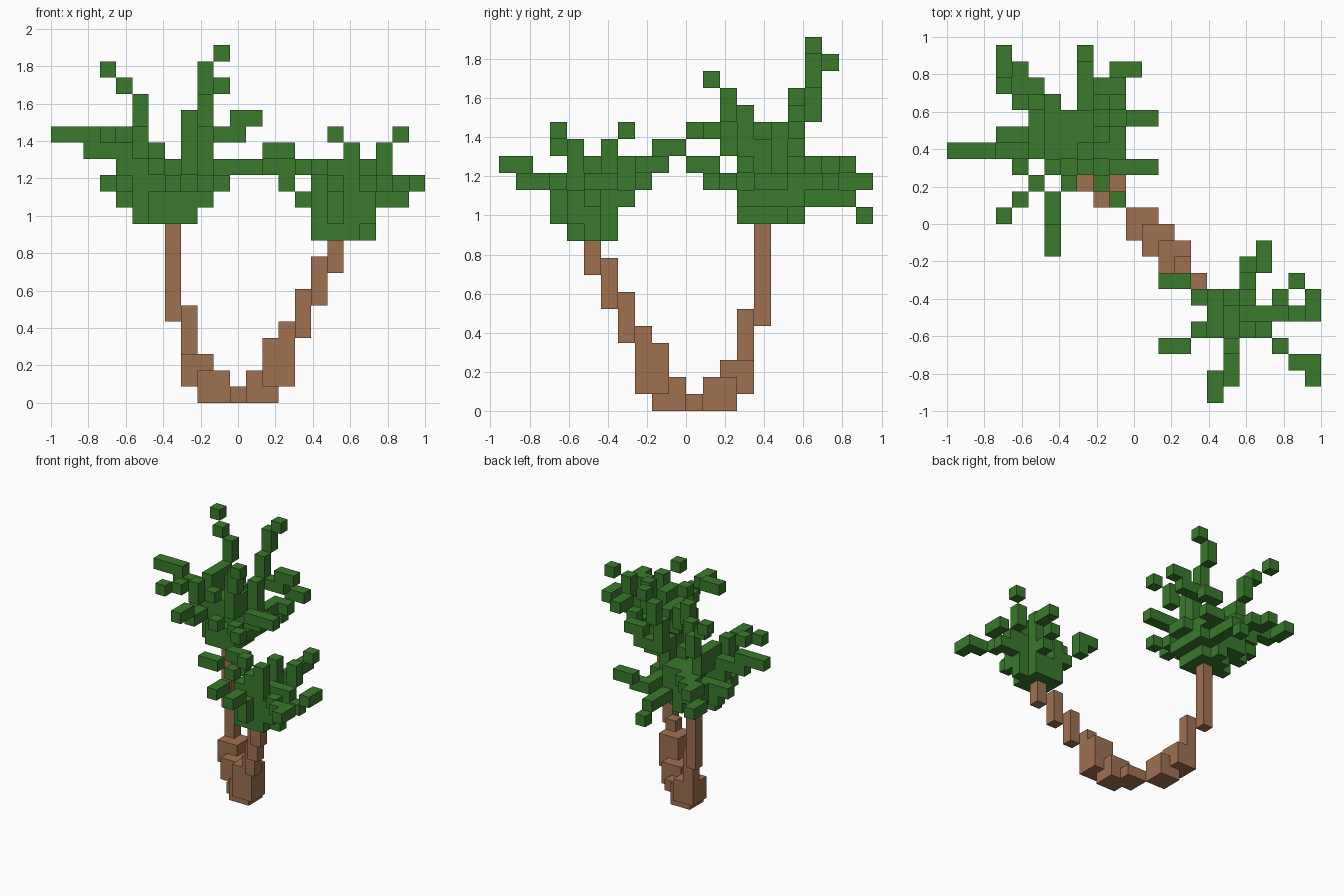
import bpy
import bmesh
from mathutils import Vector

if "Cube" in bpy.data.objects:
    bpy.data.objects.remove(bpy.data.objects["Cube"], do_unlink=True)

UNIT = 2 / 23
# Grid position of the model's centre on the ground, measured from cell centres
ORIGIN = Vector((11, 10.5, -0.5))
STEPS = {
    "l": Vector((-1, 0, 0)), "r": Vector((1, 0, 0)),
    "f": Vector((0, -1, 0)), "b": Vector((0, 1, 0)),
    "d": Vector((0, 0, -1)), "u": Vector((0, 0, 1)),
}


def make_material(name, color):
    mat = bpy.data.materials.new(name)
    mat.use_nodes = True
    mat.diffuse_color = color
    mat.node_tree.nodes["Principled BSDF"].inputs["Base Color"].default_value = color
    return mat


def key(v):
    return tuple(round(c) for c in v)


def block(start, size):
    """Solid block of grid cells."""
    return {(start[0] + a, start[1] + b, start[2] + c)
            for a in range(size[0]) for b in range(size[1]) for c in range(size[2])}


def walk(start, moves):
    """Cells visited from start; each word is one step, diagonal if several letters."""
    pos = Vector(start)
    cells = {key(pos)}
    for word in moves.split():
        for letter in word:
            pos = pos + STEPS[letter]
        cells.add(key(pos))
    return cells


def build(name, cells, mat):
    """Mesh of the outer faces of a set of grid cells."""
    bm = bmesh.new()
    for cell in sorted(cells):
        centre = Vector(cell) - ORIGIN
        for n in STEPS.values():
            if key(Vector(cell) + n) in cells:
                continue
            side = Vector((n.y, n.z, n.x))
            other = n.cross(side)
            corners = [(-1, -1), (1, -1), (1, 1), (-1, 1)]
            bm.faces.new([bm.verts.new((centre + (n + a * side + b * other) / 2) * UNIT)
                          for a, b in corners])
    bmesh.ops.remove_doubles(bm, verts=bm.verts, dist=UNIT / 100)
    mesh = bpy.data.meshes.new(name)
    bm.to_mesh(mesh)
    bm.free()
    mesh.materials.append(mat)
    obj = bpy.data.objects.new(name, mesh)
    bpy.context.scene.collection.objects.link(obj)


bark = make_material("bark brown", (0.345, 0.165, 0.081, 1))
leaf = make_material("leaf green", (0.041, 0.195, 0.025, 1))

# Forked trunk
root = block((11, 10, 0), (2, 2, 1))
tall_trunk = (block((9, 12, 0), (2, 2, 2)) | block((8, 13, 1), (2, 2, 2))
              | walk((8, 14, 2), "u u u") | walk((7, 15, 5), "u u u u u u"))
short_trunk = (block((12, 9, 0), (2, 2, 2)) | block((13, 8, 1), (2, 2, 3))
               | walk((14, 8, 3), "u") | walk((15, 7, 4), "u u")
               | walk((16, 6, 6), "u u") | walk((17, 5, 8), "u u"))
build("trunk_base", root - tall_trunk - short_trunk, bark)
build("tall_trunk", tall_trunk, bark)
build("short_trunk", short_trunk, bark)

# Dense heart of the tall crown
tall_crown = (block((6, 14, 11), (3, 3, 1)) | walk((5, 15, 11), "")
              | walk((7, 17, 11), "") | block((6, 14, 12), (4, 1, 1))
              | block((5, 15, 12), (5, 3, 2)) | block((6, 15, 14), (3, 3, 1))
              | block((5, 15, 15), (1, 3, 1)) | block((8, 14, 14), (1, 2, 2))
              | block((10, 15, 13), (1, 2, 1)))

# Twigs of the tall crown
for start, moves in [
    ((5, 15, 14), "l u l l u l l"),
    ((5, 15, 15), "u"),
    ((6, 14, 15), "lf u lf lf"),
    ((7, 14, 12), "fu lfu f fu f"),
    ((8, 14, 12), "rfu rf"),
    ((9, 15, 13), "rfu r r"),
    ((8, 14, 14), "u u u rf u rfu"),
    ((9, 16, 14), "u u b u u bu u ru"),
    ((9, 17, 16), "r r u r"),
    ((5, 16, 16), "b bu u lu lbu"),
    ((6, 17, 14), "b l b l b ld b"),
    ((8, 17, 12), "b b b bd"),
    ((9, 17, 13), "b b r bu r"),
    ((5, 16, 12), "l u l"),
    ((5, 15, 13), "lf"),
]:
    tall_crown |= walk(start, moves)
build("tall_crown", tall_crown - tall_trunk, leaf)

# Dense heart of the short crown
short_crown = (block((16, 4, 10), (3, 3, 2)) | walk((19, 5, 10), "u u u")
               | block((16, 4, 12), (3, 2, 2)) | walk((19, 4, 11), "u")
               | walk((16, 6, 12), "u") | block((17, 4, 14), (1, 2, 1)))

# Twigs of the short crown
for start, moves in [
    ((16, 4, 13), "lu lfu l"),
    ((16, 6, 12), "l lbu u l"),
    ((18, 6, 12), "b bu ru b"),
    ((19, 5, 13), "r bu u rbu"),
    ((19, 5, 12), "r r ru b"),
    ((19, 4, 12), "rfu rf r f"),
    ((17, 4, 11), "f u fu f lu f"),
    ((18, 4, 14), "u lfu"),
    ((18, 6, 12), "u u u"),
]:
    short_crown |= walk(start, moves)
build("short_crown", short_crown - short_trunk, leaf)
